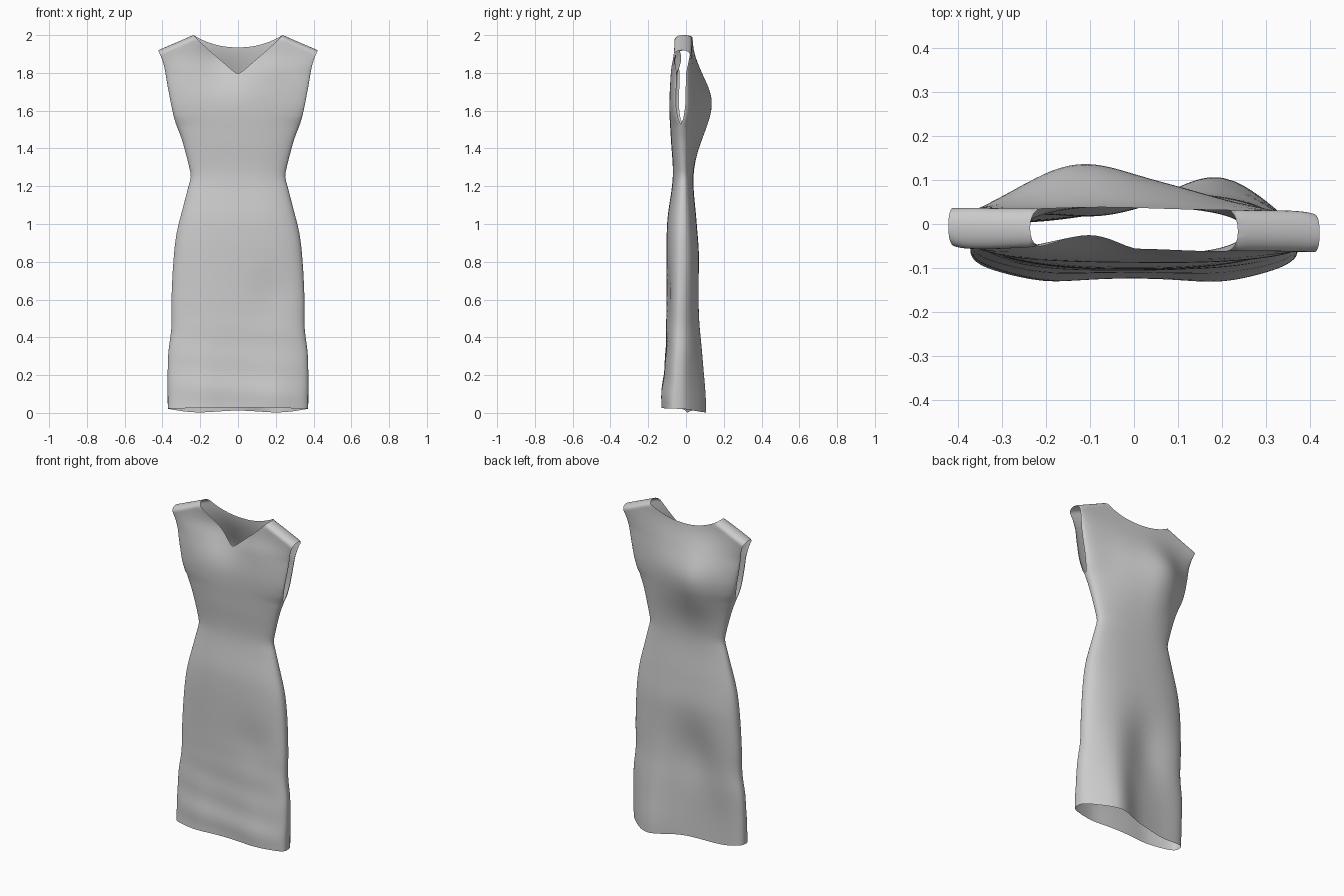
import bpy, bmesh
from math import sin, cos, pi, exp, sqrt, asin

if "Cube" in bpy.data.objects:
    bpy.data.objects.remove(bpy.data.objects["Cube"])

ARM, NECK = 1.53, 0.56          # armhole base height, neck corner as share of half width


def curve(pts, z):
    """Smooth interpolation through (z, value) pairs."""
    if z <= pts[0][0]:
        return pts[0][1]
    if z >= pts[-1][0]:
        return pts[-1][1]
    k = max(i for i in range(len(pts) - 1) if pts[i][0] <= z)

    def slope(i):
        a, b = pts[max(i - 1, 0)], pts[min(i + 1, len(pts) - 1)]
        return (b[1] - a[1]) / (b[0] - a[0])
    (z0, a), (z1, b) = pts[k], pts[k + 1]
    h = z1 - z0
    t = (z - z0) / h
    return ((2*t**3 - 3*t*t + 1) * a + (t**3 - 2*t*t + t) * h * slope(k)
            + (3*t*t - 2*t**3) * b + (t**3 - t*t) * h * slope(k + 1))


def bump(x, z, cx, cz, sx, sz):
    return exp(-((x - cx) / sx) ** 2 - ((z - cz) / sz) ** 2)


# Silhouette half width, and front / back depth along the height
WIDTH = [(0, .372), (.3, .37), (.45, .353), (.6, .352), (.8, .342), (.95, .325), (1.1, .288),
         (1.2, .262), (1.25, .25), (1.3, .258), (1.45, .298), (1.55, .335), (1.7, .367),
         (1.85, .395), (1.92, .422)]
FRONT = [(0, -.124), (.1, -.122), (.3, -.108), (.6, -.104), (1.0, -.10), (1.25, -.07),
         (1.45, -.08), (1.65, -.09), (1.8, -.08), (1.9, -.062), (2, -.06)]
BACK = [(0, .03), (.2, .035), (.4, .05), (.8, .07), (1.0, .057), (1.25, .036),
        (1.5, .048), (1.65, .052), (1.8, .043), (1.92, .032), (2, .032)]
SIDE = [(0, -.055), (.3, -.04), (.8, -.025), (1.25, -.015), (1.53, -.022), (1.92, -.013)]


def top_edge(u, front):
    """Neckline inside the neck corners, sloping shoulder outside."""
    a = abs(u) / NECK
    if a >= 1:
        return 2.0 - .08 * (abs(u) - NECK) / (1 - NECK)
    return 1.79 + .21 * (.04 ** 2 + a * a) ** .56 if front else 1.935 + .065 * a ** 2.2


def hem(u, front):
    if front:
        return .022 + .006 * (1 - u * u)
    return .022 + (.006 * cos(u * 1.5 * pi) - .016) * (1 - u ** 4)


def depth(u, x, z, top, front):
    side = curve(SIDE, z) - .008 * u * min(1, max(0, (z - 1.25) / .4))
    gap = 0
    if z > ARM:                                     # armhole opening
        gap = .025 * sqrt(min(1, (z - ARM) / .1)) + .022 * max(0, (z - 1.8) / .12)
        gap = min(gap, .047)
    if front:                                       # chest and skirt folds
        full = curve(FRONT, z)
        full += .042 * bump(x, z, -.08, 1.86, .15, .14) - .006 * bump(x, z, .17, 1.85, .1, .1)
        full -= .012 * (bump(x, z, -.2, .05, .1, .3) + bump(x, z, .2, .05, .1, .2))
        full += .012 * bump(x, z, .18, .62, .12, .14)
        full += .003 * sin(z * 38 + 3 * x) * max(0, 1 - z / .6)
    else:                                           # back fullness and hem flare
        full = curve(BACK, z)
        high = .19 if z > 1.64 else .23
        full += .088 * bump(x, z, -.13, 1.64, .19, high) + .015 * bump(x, z, .11, 1.62, .12, high)
        full += .085 * bump(x, z, .2, 0, .15, .45) - .02 * bump(x, z, -.22, .05, .16, .4)
        full -= .035 * bump(x, z, -.08, .52, .15, .22)
    edge = side - gap if front else side + gap
    n = 2.4 + max(0, .5 - z)
    y = edge + (full - edge) * max(0, 1 - abs(u) ** n) ** (1 / n)
    # rounded fold closing the shoulder, fading out at the neck corner
    c = min(1, max(0, (z - top + .03) / .03))
    k = min(1, max(0, (abs(u) - NECK + .06) / .06))
    return side + (y - side) * sqrt(max(0, 1 - c * c * k * k))


# Columns: dense at the neck corners and at the sides
corner = asin(NECK)
half = [NECK * (1 - (1 - i / 20) ** 1.7) for i in range(21)]
half += [sin(corner + (pi / 2 - corner) * i / 14) for i in range(1, 15)]
half[-1] = 1.0
cols = [-u for u in reversed(half[1:])] + half
LOW, HIGH = 60, 32


def panel(bm, front):
    grid = []
    for u in cols:
        top, bottom = top_edge(u, front), hem(u, front)
        zs = [bottom + (ARM - bottom) * j / LOW for j in range(LOW)]
        zs += [ARM + (top - ARM) * (1 - (1 - j / HIGH) ** 1.9) for j in range(HIGH + 1)]
        line = []
        for z in zs:
            x = u * curve(WIDTH, z)
            line.append(bm.verts.new((x, depth(u, x, z, top, front), z)))
        grid.append(line)
    for a, b in zip(grid, grid[1:]):
        for j in range(LOW + HIGH):
            f = (a[j], b[j], b[j + 1], a[j + 1])
            bm.faces.new(f if front else f[::-1]).smooth = True


# Front and back panels joined along side seams and shoulders
bm = bmesh.new()
panel(bm, True)
panel(bm, False)
bmesh.ops.remove_doubles(bm, verts=bm.verts, dist=.0002)
mesh = bpy.data.meshes.new("dress")
bm.to_mesh(mesh)
bm.free()
dress = bpy.data.objects.new("dress", mesh)
bpy.context.collection.objects.link(dress)
